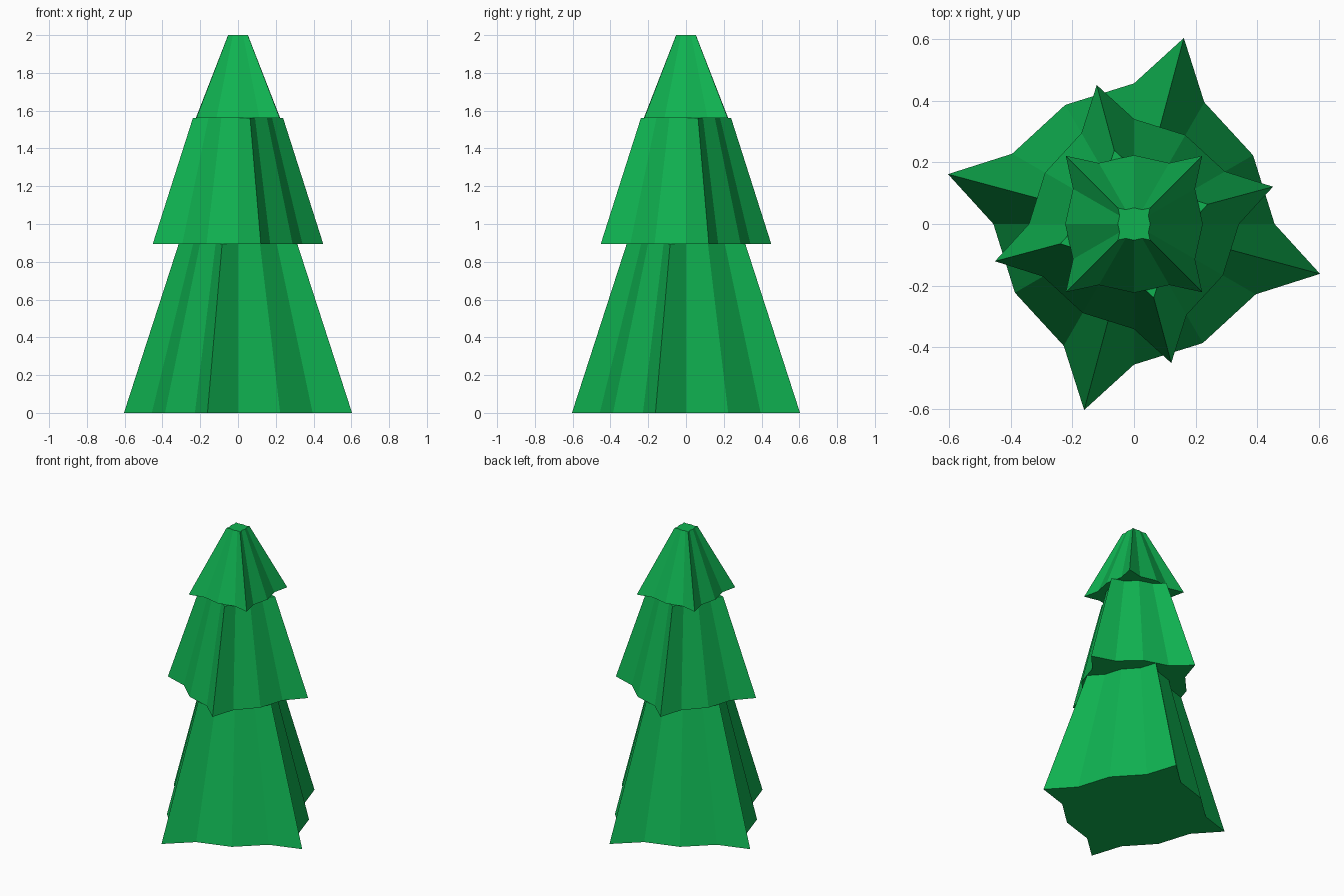
import bpy, bmesh
from math import radians, sin, cos

cube = bpy.data.objects.get("Cube")
if cube:
    bpy.data.objects.remove(cube, do_unlink=True)

# Single foliage colour
GREEN = (0.005, 0.45, 0.083, 1.0)
mat = bpy.data.materials.new("foliage_green")
mat.use_nodes = True
mat.diffuse_color = GREEN
bsdf = next(n for n in mat.node_tree.nodes if n.type == 'BSDF_PRINCIPLED')
bsdf.inputs["Base Color"].default_value = GREEN

# One quarter of the four-pointed star: (angle offset, relative radius)
STAR = [(0, 1.0), (15, 0.73), (45, 0.714), (75, 0.73)]


def tier(name, radius, turn, z_low, z_high, taper):
    """Closed, tapered star prism whose first tip points at angle `turn`."""
    bm = bmesh.new()

    def ring(z, scale):
        return [bm.verts.new((radius * scale * r * cos(radians(turn + q * 90 + a)),
                              radius * scale * r * sin(radians(turn + q * 90 + a)), z))
                for q in range(4) for a, r in STAR]

    low, high = ring(z_low, 1.0), ring(z_high, taper)
    n = len(low)
    for i in range(n):
        j = (i + 1) % n
        bm.faces.new((low[i], low[j], high[j], high[i]))
    bm.faces.new(high)
    bm.faces.new(low[::-1])
    mesh = bpy.data.meshes.new(name)
    bm.to_mesh(mesh)
    bm.free()
    mesh.materials.append(mat)
    obj = bpy.data.objects.new(name, mesh)
    bpy.context.collection.objects.link(obj)
    return obj


# Three stacked tiers, each turned 30 degrees from its neighbour
tier("bottom_branches", 0.625, 75, 0.0, 0.895, 0.52)
tier("middle_branches", 0.467, 15, 0.895, 1.56, 0.53)
tier("top_branches", 0.313, 45, 1.56, 2.0, 0.235)
